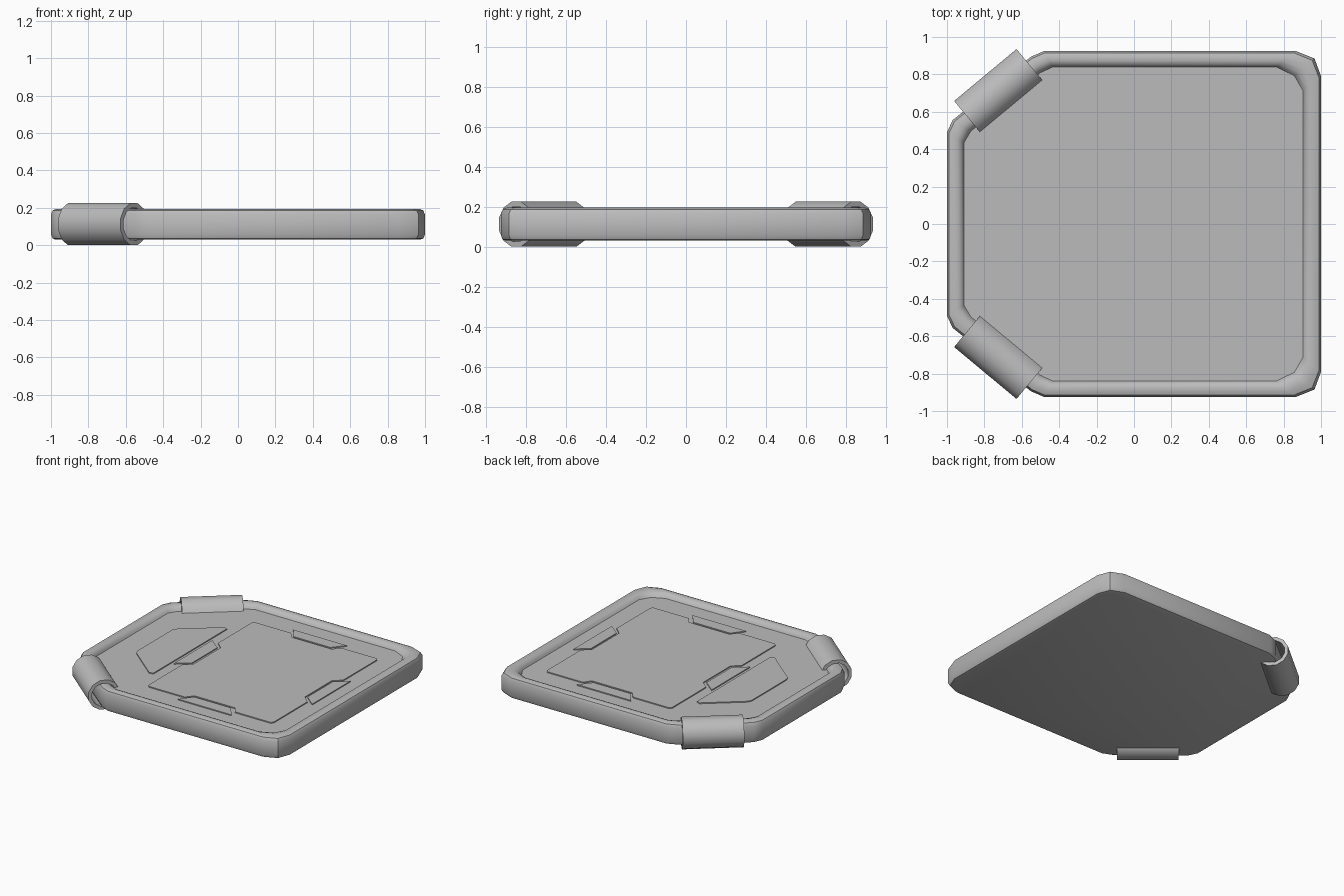
import bpy, bmesh, math
from mathutils import Vector

cube = bpy.data.objects.get("Cube")
if cube:
    bpy.data.objects.remove(cube, do_unlink=True)

grey = bpy.data.materials.new("matte_grey")
grey.use_nodes = True
COLOUR = (0.5, 0.5, 0.5, 1)
grey.diffuse_color = COLOUR
grey.node_tree.nodes["Principled BSDF"].inputs["Base Color"].default_value = COLOUR


def finish(name, bm, angle=35):
    bmesh.ops.recalc_face_normals(bm, faces=bm.faces)
    mesh = bpy.data.meshes.new(name)
    bm.to_mesh(mesh)
    bm.free()
    mesh.materials.append(grey)
    obj = bpy.data.objects.new(name, mesh)
    bpy.context.collection.objects.link(obj)
    bpy.ops.object.select_all(action='DESELECT')
    obj.select_set(True)
    bpy.context.view_layer.objects.active = obj
    bpy.ops.object.shade_smooth_by_angle(angle=math.radians(angle))
    return obj


def bridge(bm, rings, closed=True):
    """Join matching vertex rings with quads."""
    for a, b in zip(rings, rings[1:]):
        n = len(a)
        for i in range(n if closed else n - 1):
            j = (i + 1) % n
            bm.faces.new((a[i], a[j], b[j], b[i]))


def mirror_y(half):
    """Complete an outline that is symmetric about y = 0."""
    return half + [(x, -y) for x, y in reversed(half)]


def plate(name, outline, low=0.158, high=0.168):
    bm = bmesh.new()
    rings = [[bm.verts.new((x, y, z)) for x, y in outline] for z in (low, high)]
    bridge(bm, rings)
    for ring in rings:
        bm.faces.new(ring)
    finish(name, bm, 20)


# Tray: rounded rim around a recessed floor, lofted between two outlines
outer = mirror_y([(1, .79), (.965, .885), (.865, .925), (-.48, .925),
                  (-.55, .895), (-.97, .555), (-1, .49)])
inner = mirror_y([(.91, .72), (.865, .80), (.77, .845), (-.44, .845),
                  (-.505, .815), (-.88, .50), (-.915, .44)])
section = [(.3, .03), (.1, .036), (0, .058), (0, .165), (.12, .187), (.35, .195),
           (.65, .195), (.88, .187), (1, .172), (1.08, .16)]
bm = bmesh.new()
rings = []
for t, z in section:
    ring = []
    for o, i in zip(outer, inner):
        p = Vector(o).lerp(Vector(i), t)
        ring.append(bm.verts.new((p.x, p.y, z)))
    rings.append(ring)
bridge(bm, rings)
bm.faces.new(rings[0])
bm.faces.new(rings[-1])
finish("tray", bm)

# Central raised panel, notched on all four sides
plate("central_panel", mirror_y([
    (-.265, .165), (-.325, .22), (-.325, .635), (-.305, .65), (0, .65), (.045, .595),
    (.39, .595), (.43, .65), (.735, .65), (.75, .635), (.75, .22), (.69, .165)]))

# Trapezoid tabs sitting in the notches
for name, side in (("back_tab", 1), ("front_tab", -1)):
    plate(name, [(x, y * side) for x, y in
                 ((-.02, .705), (.44, .705), (.365, .612), (.05, .612))])
plate("left_tab", mirror_y([(.80, .235), (.705, .155)]))
plate("right_tab", mirror_y([(-.285, .155), (-.385, .235)]))

# Large trapezoid pad
plate("side_pad", mirror_y([(-.41, .45), (-.44, .46), (-.70, .245), (-.715, .215)]))

# Clips: thick C-shaped sleeves around the rim on the two cut corners
for name, side in (("back_clip", 1), ("front_clip", -1)):
    bm = bmesh.new()
    centre = Vector((-.723, .71 * side, .1125))
    along = Vector((.77, .64 * side, 0)).normalized()
    inward = Vector((.64, -.77 * side, 0)).normalized()
    rings = []
    for end in (-.217, .217):
        ring = []
        for radius, steps in ((.1165, range(12)), (.09, reversed(range(12)))):
            for k in steps:
                a = math.radians(15 + 30 * k)
                ring.append(bm.verts.new(
                    centre + along * end + inward * radius * math.cos(a)
                    + Vector((0, 0, radius * math.sin(a)))))
        rings.append(ring)
    bridge(bm, rings)
    for ring in rings:
        for k in range(11):
            bm.faces.new((ring[k], ring[k + 1], ring[22 - k], ring[23 - k]))
    finish(name, bm)
